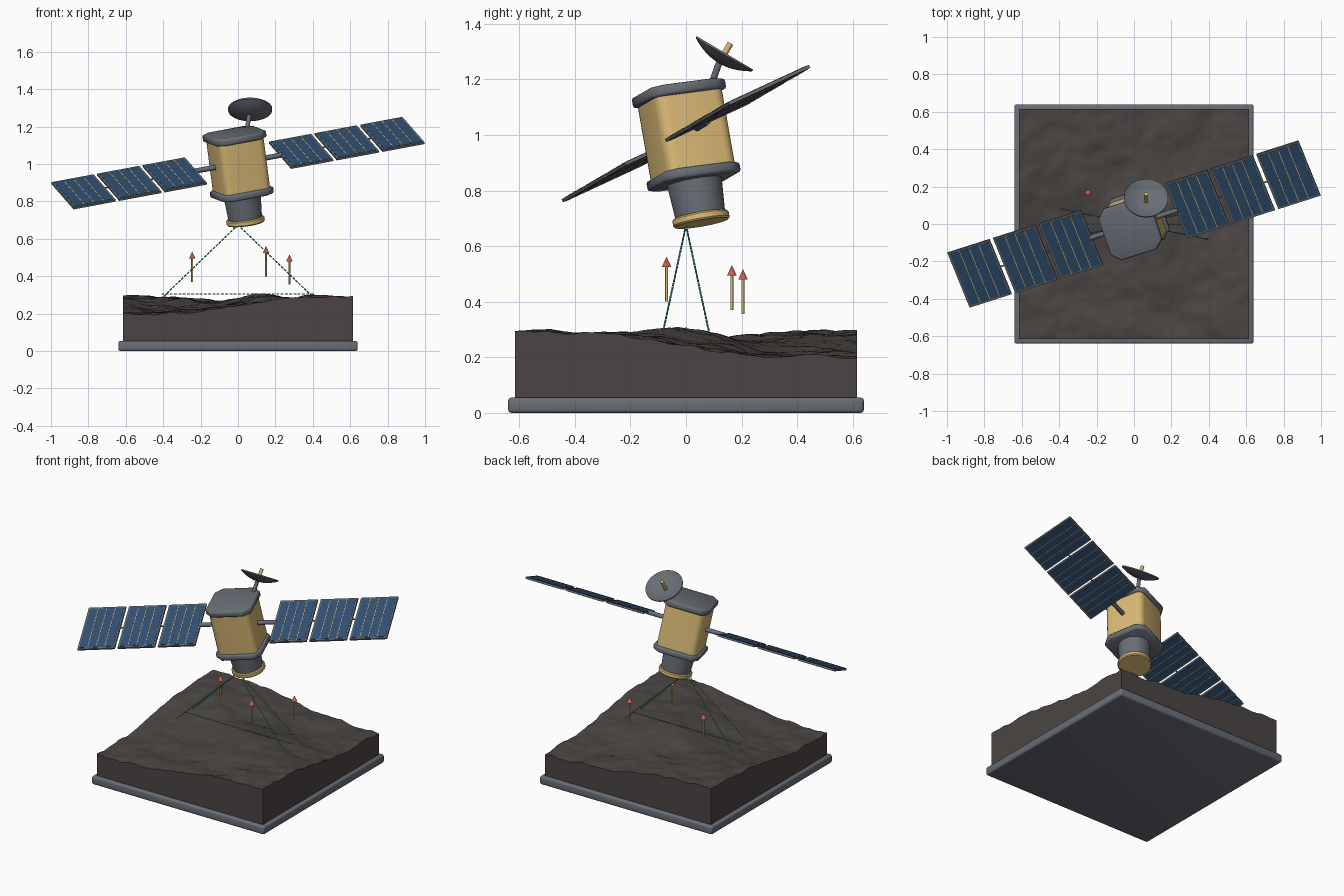
import bpy, bmesh, math
from mathutils import Vector, Matrix, noise

cube = bpy.data.objects.get("Cube")
if cube:
    bpy.data.objects.remove(cube, do_unlink=True)


def material(name, rgb):
    m = bpy.data.materials.new(name)
    m.use_nodes = True
    m.diffuse_color = (*rgb, 1)
    m.node_tree.nodes["Principled BSDF"].inputs["Base Color"].default_value = (*rgb, 1)
    return m


metal = material("grey_metal", (0.14, 0.155, 0.18))
gold = material("gold_foil", (0.70, 0.49, 0.18))
blue = material("solar_blue", (0.03, 0.08, 0.17))
rock = material("dark_rock", (0.07, 0.06, 0.056))
teal = material("teal_beam", (0.05, 0.38, 0.28))
red = material("red_tip", (0.55, 0.12, 0.08))


def finish(name, bm, mat, matrix=Matrix(), angle=35):
    bmesh.ops.recalc_face_normals(bm, faces=bm.faces[:])
    bm.transform(matrix)
    me = bpy.data.meshes.new(name)
    bm.to_mesh(me)
    bm.free()
    me.materials.append(mat)
    ob = bpy.data.objects.new(name, me)
    bpy.context.collection.objects.link(ob)
    bpy.ops.object.select_all(action="DESELECT")
    ob.select_set(True)
    bpy.context.view_layer.objects.active = ob
    bpy.ops.object.shade_smooth_by_angle(angle=math.radians(angle))
    return ob


def add_box(bm, size, center=(0, 0, 0)):
    bmesh.ops.create_cube(bm, size=1, matrix=Matrix.Translation(center) @ Matrix.Diagonal((*size, 1)))


def add_rod(bm, a, b, r1, r2=None, sides=12):
    a, b = Vector(a), Vector(b)
    turn = (b - a).to_track_quat("Z", "Y").to_matrix().to_4x4()
    bmesh.ops.create_cone(bm, cap_ends=True, segments=sides, radius1=r1,
                          radius2=r1 if r2 is None else r2, depth=(b - a).length,
                          matrix=Matrix.Translation((a + b) / 2) @ turn)


def rod(name, mat, a, b, r1, r2=None, sides=12, matrix=Matrix()):
    bm = bmesh.new()
    add_rod(bm, a, b, r1, r2, sides)
    return finish(name, bm, mat, matrix)


def lathe(name, mat, profile, matrix, sides=48):
    bm = bmesh.new()
    vs = [bm.verts.new((r, 0, z)) for r, z in profile]
    es = [bm.edges.new(p) for p in zip(vs, vs[1:])]
    bmesh.ops.spin(bm, geom=vs + es, axis=(0, 0, 1), cent=(0, 0, 0),
                   angle=math.tau, steps=sides, use_duplicate=False)
    bmesh.ops.remove_doubles(bm, verts=bm.verts[:], dist=0.0002)
    return finish(name, bm, mat, matrix)


def chamfered_block(name, mat, half, corner, z0, z1, edge, matrix, steps=1):
    # Square prism with cut vertical corners and optionally softened rims
    bm = bmesh.new()
    add_box(bm, (2 * half, 2 * half, z1 - z0), (0, 0, (z0 + z1) / 2))
    upright = [e for e in bm.edges if abs(e.verts[0].co.z - e.verts[1].co.z) > 0.01]
    bmesh.ops.bevel(bm, geom=upright, offset=corner, segments=steps, profile=0.5, affect="EDGES")
    if edge:
        rims = [e for e in bm.edges if abs(e.verts[0].co.z - e.verts[1].co.z) < 0.001]
        bmesh.ops.bevel(bm, geom=rims, offset=edge, segments=2, profile=0.5, affect="EDGES")
    return finish(name, bm, mat, matrix, 50)


# Display plinth
bm = bmesh.new()
add_box(bm, (1.28, 1.28, 0.055), (0, 0, 0.0275))
bmesh.ops.bevel(bm, geom=bm.edges[:], offset=0.012, segments=3, profile=0.5, affect="EDGES")
finish("plinth", bm, metal)


# Rocky ground block
def ground(x, y):
    h = 0.245 - 0.047 * math.tanh(4 * x) * math.tanh(4 * y)
    h += 0.055 * math.exp(-((x - 0.13) ** 2 + y * y) / 0.05)
    h += 0.018 * noise.noise((x * 5, y * 5, 3.1))
    return h + 0.009 * noise.noise((x * 13, y * 13, 7.7)) + 0.004 * noise.noise((x * 30, y * 30, 1.3))


bm = bmesh.new()
bmesh.ops.create_grid(bm, x_segments=80, y_segments=80, size=0.615)
rim = [e for e in bm.edges if e.is_boundary]
skirt = bmesh.ops.extrude_edge_only(bm, edges=rim)["geom"]
low = {v for v in skirt if isinstance(v, bmesh.types.BMVert)}
for v in bm.verts:
    v.co.z = 0.05 if v in low else ground(v.co.x, v.co.y)
bmesh.ops.contextual_create(bm, geom=[e for e in bm.edges if e.is_boundary])
finish("ground_block", bm, rock)

# Spacecraft frame: x along the wings, z up through the body
wing_axis = Vector((0.94, 0.30, 0.175)).normalized()
up = Vector((-0.115, -0.167, 0.98))
up = (up - up.dot(wing_axis) * wing_axis).normalized()
side = up.cross(wing_axis)
craft = Matrix.Translation((0, 0, 1.005)) @ Matrix((wing_axis, side, up)).transposed().to_4x4()

# Body
chamfered_block("foil_body", gold, 0.13, 0.04, -0.15, 0.14, 0, craft, 4)
chamfered_block("top_cap", metal, 0.146, 0.045, 0.128, 0.168, 0.01, craft)
chamfered_block("lower_flange", metal, 0.146, 0.045, -0.178, -0.14, 0.01, craft)
lathe("instrument_barrel", metal, [(0, -0.17), (0.1, -0.17), (0.09, -0.31), (0, -0.31)], craft)
lathe("instrument_ring", gold,
      [(0, -0.3), (0.098, -0.3), (0.103, -0.306), (0.103, -0.324), (0.098, -0.33), (0, -0.33)], craft)

# Solar wings, three panels each side
tilted = craft @ Matrix.Rotation(math.radians(16.5), 4, "X")
PANEL, DEPTH, PITCH = 0.24, 0.342, 0.26
for s, label in ((1, "left"), (-1, "right")):
    rod(label + "_wing_strut", metal, (s * 0.12, 0, 0), (s * 0.25, 0, 0), 0.014, matrix=tilted)
    rod(label + "_wing_spine", metal, (s * 0.25, 0, 0), (s * 0.98, 0, 0), 0.004, matrix=tilted)
    frames, cells, lines = bmesh.new(), bmesh.new(), bmesh.new()
    for i in range(3):
        x = s * (0.36 + i * PITCH)
        add_box(frames, (PANEL, DEPTH, 0.012), (x, 0, 0))
        add_box(cells, (PANEL - 0.02, DEPTH - 0.02, 0.015), (x, 0, 0))
        for k in (-1, 0, 1):
            add_box(lines, (0.004, DEPTH - 0.022, 0.017), (x + k * PANEL * 0.23, 0, 0))
    finish(label + "_panel_frames", frames, metal, tilted)
    finish(label + "_solar_cells", cells, blue, tilted)
    finish(label + "_cell_lines", lines, gold, tilted)

# Dish antenna on a mast
dish_dir = Vector((0, 0.51, 0.86)).normalized()
dish = Matrix.Translation((0.065, 0.14, 1.295)) @ dish_dir.to_track_quat("Z", "Y").to_matrix().to_4x4()
R, DEEP, WALL = 0.118, 0.036, 0.007
radii = [R * i / 8 for i in range(9)]
bowl = [(r, DEEP * ((r / R) ** 2 - 1)) for r in radii]
shell = [(r, z - WALL) for r, z in reversed(bowl)]
lathe("dish", metal, bowl + shell, dish)
rod("dish_feed", gold, (0, 0, -DEEP), (0, 0, 0.04), 0.011, matrix=dish)
rod("dish_mast", metal, (0.043, 0.08, 1.15), (0.06, 0.12, 1.262), 0.012)


# Dashed scanning beams and ground track
def add_dashes(bm, a, b, count):
    a, b = Vector(a), Vector(b)
    for i in range(count):
        add_rod(bm, a.lerp(b, i / count), a.lerp(b, (i + 0.68) / count), 0.0035, sides=6)


beams = bmesh.new()
for x in (-0.4, 0.4):
    for y in (-0.083, 0.083):
        add_dashes(beams, (0, 0, 0.675), (x, y, 0.29), 26)
finish("scan_beams", beams, teal)
track = bmesh.new()
add_dashes(track, (-0.41, 0, 0.305), (0.41, 0, 0.305), 36)
finish("ground_track", track, teal)

# Upward arrows above the ground
for i, (x, y, z) in enumerate(((0.15, -0.07, 0.4), (-0.245, 0.165, 0.37), (0.275, 0.205, 0.355))):
    rod(f"arrow_shaft_{i + 1}", gold, (x, y, z), (x, y, z + 0.13), 0.005)
    rod(f"arrow_tip_{i + 1}", red, (x, y, z + 0.125), (x, y, z + 0.162), 0.017, 0, 16)
